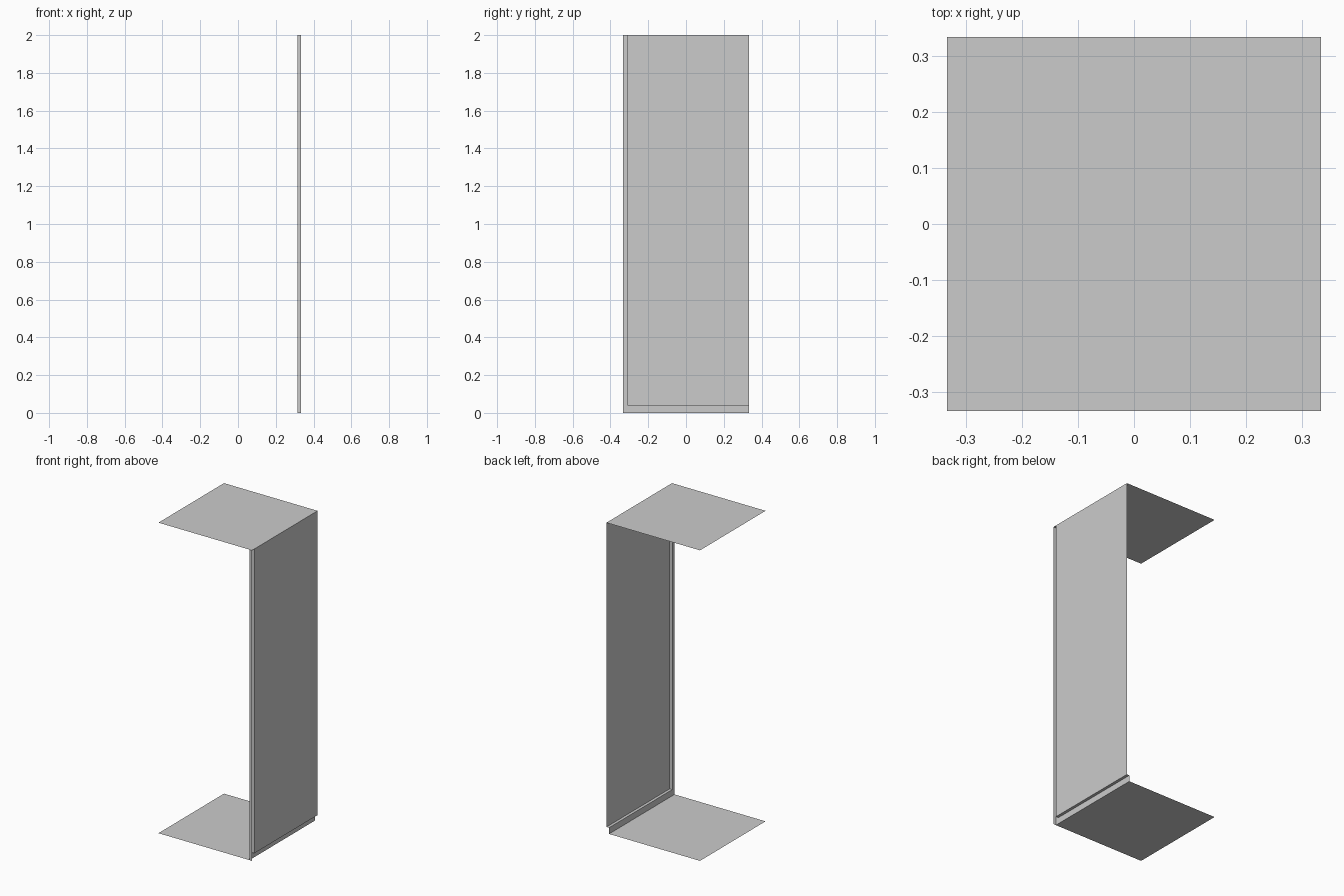
import bpy

if "Cube" in bpy.data.objects:
    bpy.data.objects.remove(bpy.data.objects["Cube"])

H = 1 / 3          # half width of the square bay
TOP = 2.0
WALL_X = H         # wall sheet
TRIM_X = 0.315     # trim and skirting stand proud into the room
TRIM_Y = -0.31     # inner edge of the front trim
SKIRT_Z = 0.04     # top of the skirting


def sweep(name, profile, start, end):
    """Sheet made by sweeping an open profile; start/end map a 2D point to 3D."""
    n = len(profile)
    verts = [start(*p) for p in profile] + [end(*p) for p in profile]
    faces = [(i, i + 1, n + i + 1, n + i) for i in range(n - 1)]
    mesh = bpy.data.meshes.new(name)
    mesh.from_pydata(verts, [], faces)
    mesh.update()
    obj = bpy.data.objects.new(name, mesh)
    bpy.context.collection.objects.link(obj)
    return obj


def level(name, x_max, z):
    """Flat horizontal sheet across the bay."""
    return sweep(name, [(-H, z), (x_max, z)],
                 lambda x, z: (x, -H, z), lambda x, z: (x, H, z))


# floor and ceiling sheets
level("floor", TRIM_X, 0)
level("ceiling", H, TOP)

# wall panel, bounded by the trim and the skirting
sweep("wall_panel", [(TRIM_Y, WALL_X), (H, WALL_X)],
      lambda y, x: (x, y, SKIRT_Z), lambda y, x: (x, y, TOP))

# skirting: upright face with a ledge back to the wall
sweep("skirting", [(TRIM_X, 0), (TRIM_X, SKIRT_Z), (WALL_X, SKIRT_Z)],
      lambda x, z: (x, TRIM_Y, z), lambda x, z: (x, H, z))

# front trim: return from the wall, room-side face, front face
sweep("front_trim", [(WALL_X, TRIM_Y), (TRIM_X, TRIM_Y), (TRIM_X, -H), (WALL_X, -H)],
      lambda x, y: (x, y, SKIRT_Z), lambda x, y: (x, y, TOP))

# foot of the trim, down to the floor
sweep("trim_foot", [(TRIM_X, TRIM_Y), (TRIM_X, -H), (WALL_X, -H)],
      lambda x, y: (x, y, 0), lambda x, y: (x, y, SKIRT_Z))
